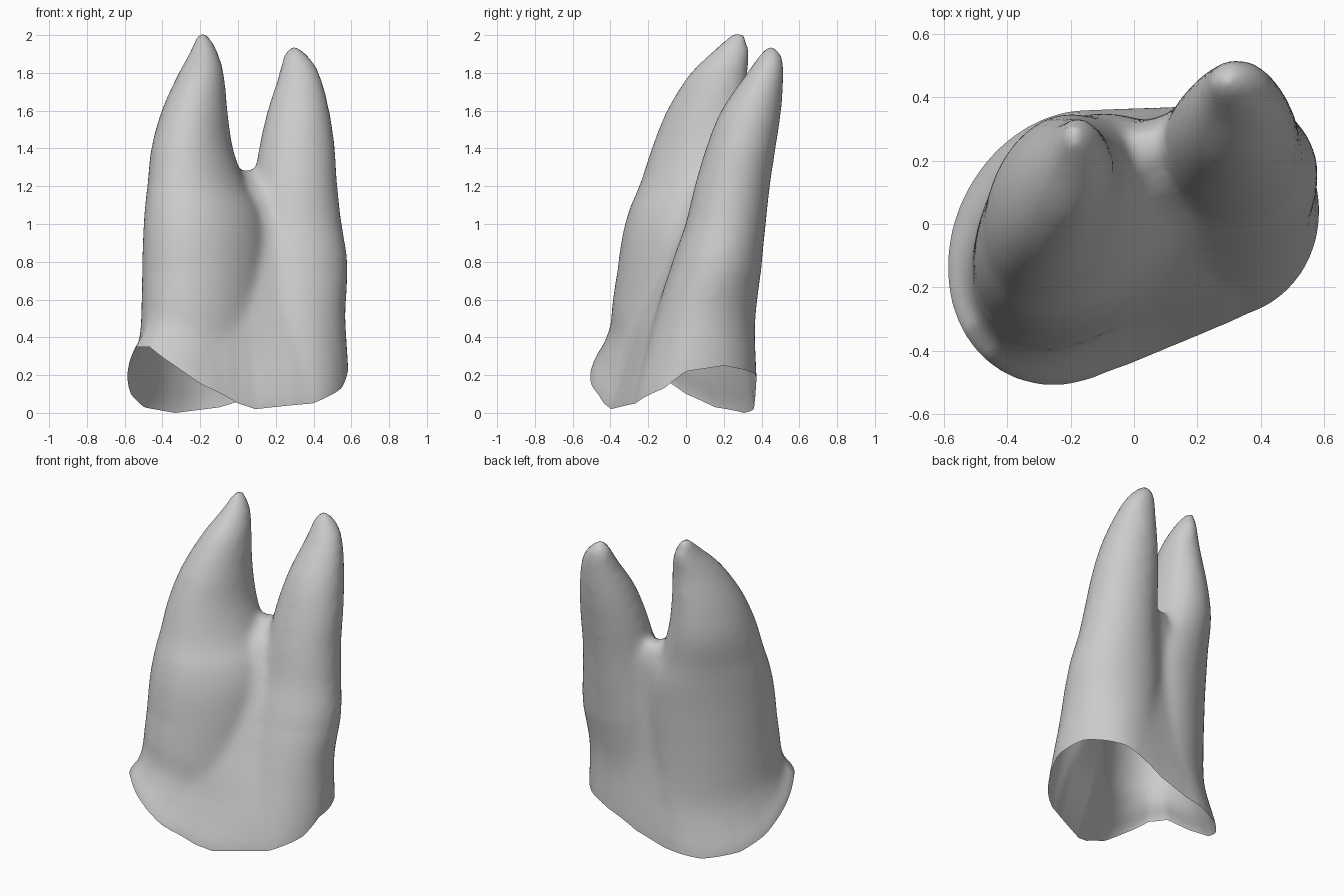
import bpy, bmesh, math

cube = bpy.data.objects.get("Cube")
if cube:
    bpy.data.objects.remove(cube, do_unlink=True)

SIDES = 40
STEPS = 40           # rings per loft
BLEND_TOP = 0.75     # the uneven rim fades out at this height

# Cross-sections: height, centre x, centre y, radius x, radius y, slant
WIDE_ROOT = [
    (-.15, -.20, -.075, .39, .432, .16), (0, -.20, -.075, .39, .432, .16),
    (.15, -.18, -.05, .362, .388, .22), (.3, -.172, -.035, .347, .354, .3),
    (.5, -.17, -.03, .342, .345, .3), (.9, -.17, 0, .335, .33, .3),
    (1.08, -.187, .025, .308, .312, .3), (1.2, -.217, .047, .264, .285, .3),
    (1.4, -.243, .083, .217, .26, .25), (1.6, -.23, .117, .175, .217, .2),
    (1.8, -.195, .175, .12, .152, .15), (1.92, -.18, .24, .07, .095, .1),
    (2.015, -.19, .28, .025, .03, 0)]
NARROW_ROOT = [
    (-.15, .28, .04, .305, .335, 0), (0, .28, .04, .305, .335, 0),
    (.4, .27, .09, .30, .278, 0), (.8, .29, .165, .29, .238, 0),
    (1.0, .30, .21, .25, .213, 0), (1.2, .305, .245, .222, .2, 0),
    (1.4, .312, .29, .202, .185, 0), (1.6, .32, .345, .165, .16, 0),
    (1.8, .325, .42, .107, .098, 0), (1.88, .31, .445, .075, .068, 0),
    (1.94, .295, .45, .028, .028, 0)]
# Fullness of the flesh joining the roots: height, depth, width
WEB = [(-.15, 1, 1), (.3, 1, 1), (.6, .88, .95), (.9, .73, .9),
       (1.1, .62, .75), (1.2, .52, .5), (1.28, .2, .2)]

# Rim height around the open base: angle in degrees, height
RIM = [(0, .22), (20, .25), (45, .21), (75, .09), (105, .03), (137, 0),
       (163, .03), (180, .1), (198, .23), (212, .35), (222, .35),
       (236, .25), (249, .15), (270, .05), (283, .02), (326, .05),
       (348, .13), (360, .22)]


def sample(rows, z):
    """Smooth interpolation of a table of rows at height z."""
    i = 0
    while i < len(rows) - 2 and z > rows[i + 1][0]:
        i += 1
    a, b = rows[i], rows[i + 1]
    before, after = rows[max(i - 1, 0)], rows[min(i + 2, len(rows) - 1)]
    span = b[0] - a[0]
    t = (z - a[0]) / span
    result = []
    for k in range(1, len(a)):
        slope_a = (b[k] - before[k]) / (b[0] - before[0]) * span
        slope_b = (after[k] - a[k]) / (after[0] - a[0]) * span
        rise = b[k] - a[k]
        result.append(a[k] + t * (slope_a + t * (
            3 * rise - 2 * slope_a - slope_b + t * (slope_a + slope_b - 2 * rise))))
    return result


def heights(rows):
    low, high = rows[0][0], rows[-1][0]
    return [low + (high - low) * i / STEPS for i in range(STEPS + 1)]


def root_sections(rows):
    return [(z, *sample(rows, z)) for z in heights(rows)]


def web_sections(t):
    """Sections part way between both roots, hollowed mostly at the front."""
    sections = []
    for z in heights(WEB):
        wide, narrow = sample(WIDE_ROOT, z), sample(NARROW_ROOT, z)
        cx, cy, rx, ry, slant = [p + (q - p) * t for p, q in zip(wide, narrow)]
        depth, width = sample(WEB, z)
        sections.append((z, cx, cy + 0.45 * ry * (1 - depth),
                         rx * width, ry * depth, slant))
    return sections


def add_loft(bm, sections):
    """Closed tube through a stack of slanted ellipses."""
    rings = []
    for z, cx, cy, rx, ry, slant in sections:
        ring = []
        for i in range(SIDES):
            a = math.tau * i / SIDES
            dx = rx * math.cos(a)
            ring.append(bm.verts.new((cx + dx, cy + ry * math.sin(a) + slant * dx, z)))
        rings.append(ring)
    for low, high in zip(rings, rings[1:]):
        for i in range(SIDES):
            j = (i + 1) % SIDES
            bm.faces.new((low[i], low[j], high[j], high[i]))
    bm.faces.new(rings[0][::-1])
    bm.faces.new(rings[-1])


def rim_height(x, y):
    angle = math.degrees(math.atan2(y, x)) % 360
    for (a, h), (b, k) in zip(RIM, RIM[1:]):
        if angle <= b:
            return h + (k - h) * (angle - a) / (b - a)
    return RIM[-1][1]


# Two roots and the web between them
bm = bmesh.new()
add_loft(bm, root_sections(WIDE_ROOT))
add_loft(bm, root_sections(NARROW_ROOT))
for t in (.2, .35, .5, .65, .8):
    add_loft(bm, web_sections(t))
mesh = bpy.data.meshes.new("molar_shell")
bm.to_mesh(mesh)
bm.free()
molar = bpy.data.objects.new("molar_shell", mesh)
bpy.context.scene.collection.objects.link(molar)

# Fuse into one skin and soften
fuse = molar.modifiers.new("fuse", 'REMESH')
fuse.mode = 'VOXEL'
fuse.voxel_size = 0.022
soften = molar.modifiers.new("soften", 'SMOOTH')
soften.factor = 0.5
soften.iterations = 14
evaluated = molar.evaluated_get(bpy.context.evaluated_depsgraph_get())
bm = bmesh.new()
bm.from_mesh(evaluated.to_mesh())
evaluated.to_mesh_clear()
molar.modifiers.clear()

# Open the base, then bend its edge into the wavy rim
bmesh.ops.bisect_plane(bm, geom=bm.verts[:] + bm.edges[:] + bm.faces[:],
                       plane_co=(0, 0, 0), plane_no=(0, 0, 1), clear_inner=True)
for v in bm.verts:
    if v.co.z < BLEND_TOP:
        v.co.z += rim_height(v.co.x, v.co.y) * (1 - v.co.z / BLEND_TOP)
for f in bm.faces:
    f.smooth = True
bm.to_mesh(mesh)
bm.free()

# Plain grey surface
grey = bpy.data.materials.new("plain_grey")
grey.use_nodes = True
colour = (0.6, 0.6, 0.6, 1)
grey.diffuse_color = colour
grey.node_tree.nodes["Principled BSDF"].inputs["Base Color"].default_value = colour
mesh.materials.append(grey)
